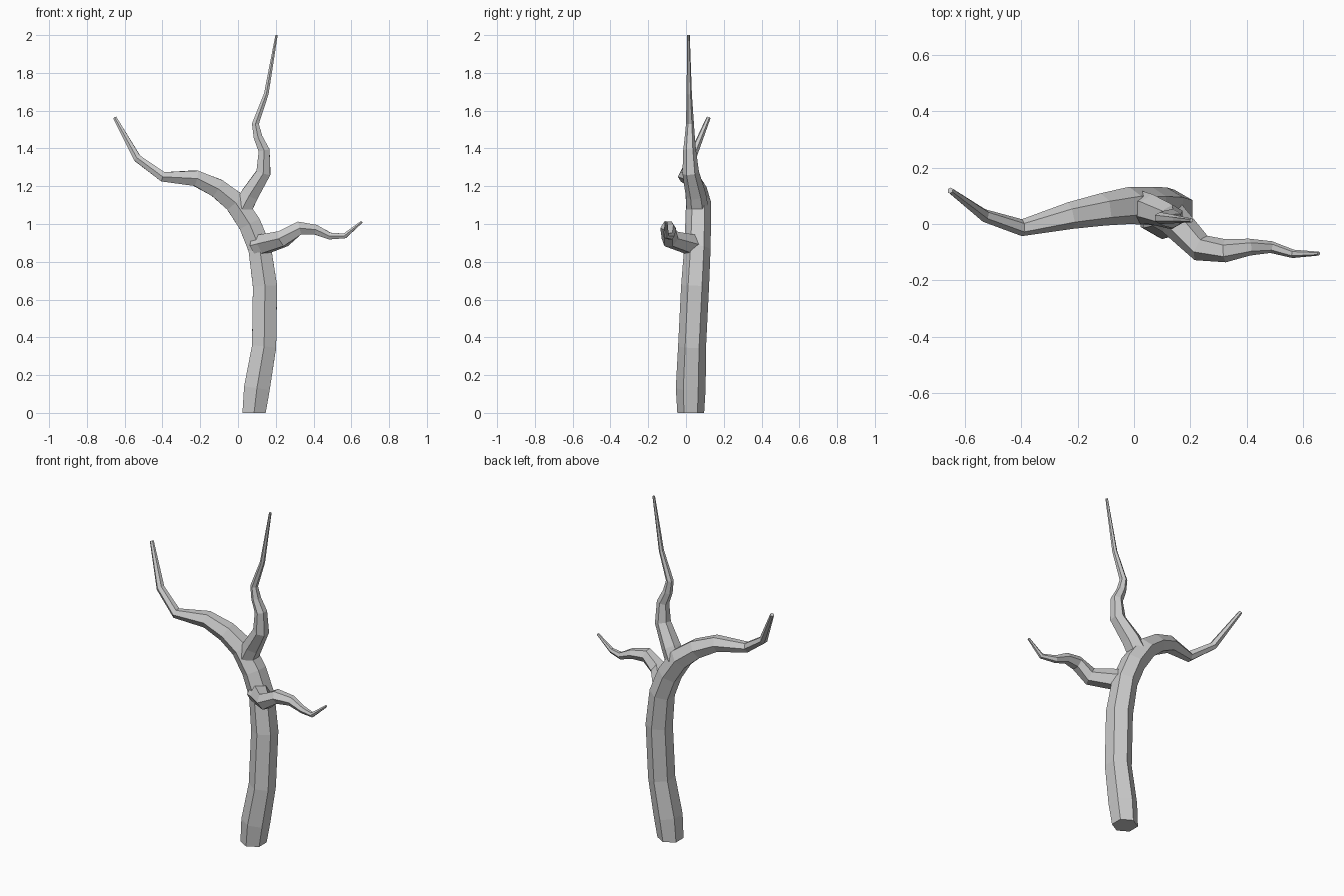
import bpy, bmesh, math
from mathutils import Vector

SIDES = 6


def limb(name, path, ref, grounded=False):
    """Six-sided tapering tube through (x, y, z, radius) points."""
    pts = [Vector(p[:3]) for p in path]
    bm = bmesh.new()
    rings = []
    for i, p in enumerate(pts):
        d_in = (p - pts[max(i - 1, 0)]).normalized()
        d_out = (pts[min(i + 1, len(pts) - 1)] - p).normalized()
        t = (d_in + d_out).normalized()
        if grounded and i == 0:
            t = Vector((0, 0, 1))
        if ref == 'front':            # one ridge faces the front
            u = Vector((0, -1, 0))
        else:                         # one ridge faces sideways
            u = t.cross(Vector((0, 0, 1)))
        u = (u - t * u.dot(t)).normalized()
        v = t.cross(u)
        r = path[i][3]
        rings.append([bm.verts.new(p + r * (math.cos(a) * u + math.sin(a) * v))
                      for a in (2 * math.pi * k / SIDES for k in range(SIDES))])
    for a, b in zip(rings, rings[1:]):
        for k in range(SIDES):
            n = (k + 1) % SIDES
            bm.faces.new((a[k], a[n], b[n], b[k]))
    bm.faces.new(rings[0][::-1])
    bm.faces.new(rings[-1])
    bmesh.ops.recalc_face_normals(bm, faces=bm.faces)
    me = bpy.data.meshes.new(name)
    bm.to_mesh(me)
    bm.free()
    ob = bpy.data.objects.new(name, me)
    bpy.context.collection.objects.link(ob)
    return ob


# Trunk bending over into the left branch
limb("trunk_and_left_branch", [
    (0.085, 0.025, 0.00, 0.071), (0.100, 0.025, 0.13, 0.079),
    (0.138, 0.032, 0.35, 0.074), (0.143, 0.048, 0.67, 0.074),
    (0.115, 0.060, 0.87, 0.070), (0.062, 0.064, 1.00, 0.068),
    (-0.015, 0.066, 1.115, 0.066), (-0.110, 0.052, 1.19, 0.058),
    (-0.225, 0.030, 1.243, 0.048), (-0.398, -0.013, 1.250, 0.030),
    (-0.532, 0.030, 1.347, 0.023), (-0.652, 0.119, 1.562, 0.011)],
    'front', grounded=True)

# Upright branch leaving the bend
limb("top_branch", [
    (0.025, 0.060, 1.085, 0.058), (0.062, 0.052, 1.155, 0.054),
    (0.135, 0.025, 1.272, 0.044), (0.138, 0.019, 1.390, 0.034),
    (0.106, 0.020, 1.460, 0.027), (0.092, 0.021, 1.530, 0.021),
    (0.150, 0.017, 1.690, 0.014), (0.204, 0.013, 2.000, 0.007)], 'front')

# Right branch, swinging forward then outward
limb("right_branch", [
    (0.105, 0.045, 0.885, 0.066), (0.140, 0.015, 0.895, 0.058),
    (0.238, -0.085, 0.922, 0.049), (0.325, -0.095, 0.978, 0.041),
    (0.410, -0.082, 0.970, 0.030), (0.487, -0.082, 0.936, 0.021),
    (0.565, -0.106, 0.937, 0.015), (0.656, -0.105, 1.012, 0.007)], 'side')
